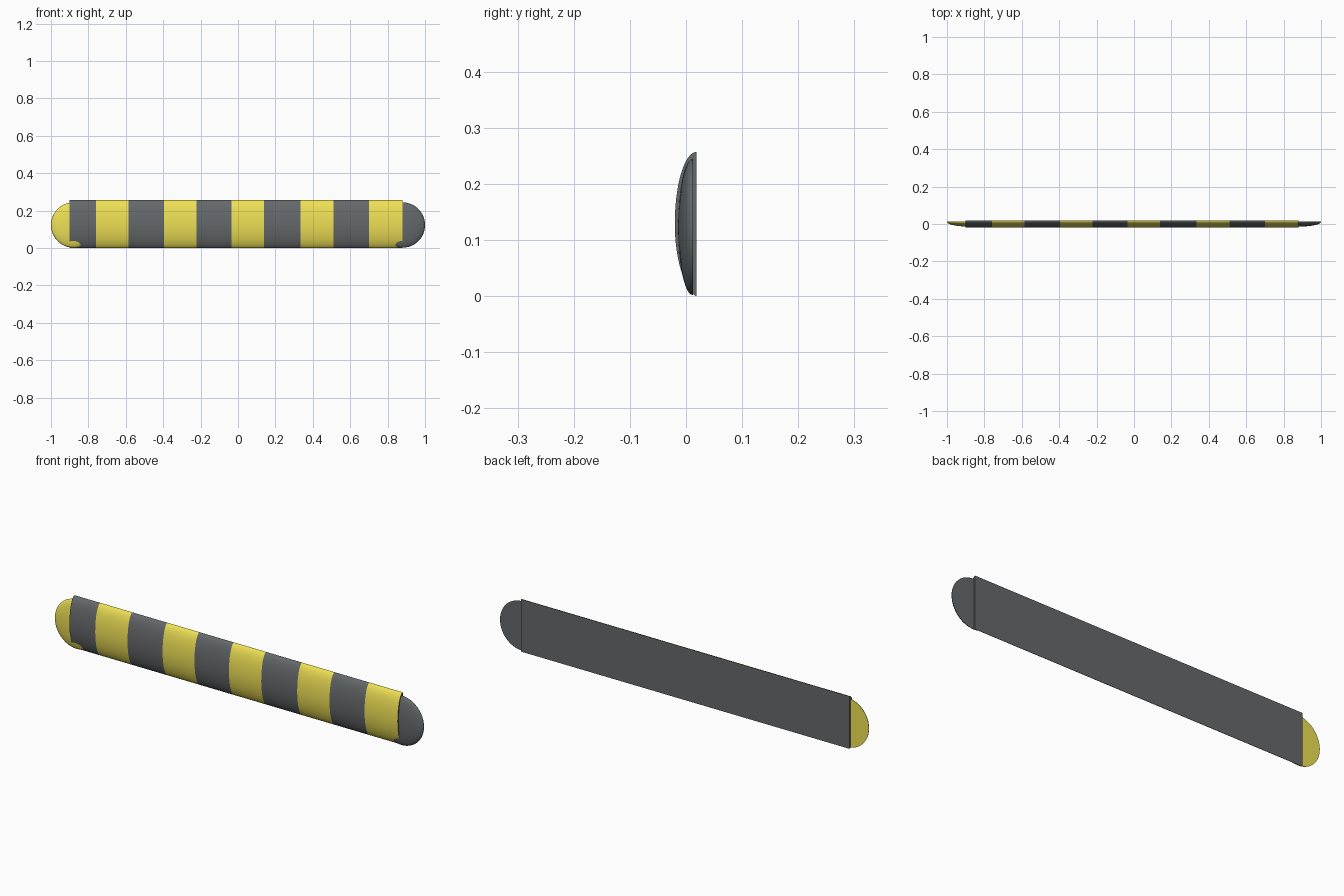
import bpy, bmesh, math

if "Cube" in bpy.data.objects:
    bpy.data.objects.remove(bpy.data.objects["Cube"])


def material(name, color):
    m = bpy.data.materials.new(name)
    m.diffuse_color = color
    m.use_nodes = True
    m.node_tree.nodes["Principled BSDF"].inputs["Base Color"].default_value = m.diffuse_color
    return m


yellow = material("yellow", (0.85, 0.74, 0.09, 1))
dark = material("dark_grey", (0.13, 0.14, 0.145, 1))


def finish(name, bm, mats):
    bmesh.ops.recalc_face_normals(bm, faces=bm.faces[:])
    me = bpy.data.meshes.new(name)
    bm.to_mesh(me)
    bm.free()
    for m in mats:
        me.materials.append(m)
    ob = bpy.data.objects.new(name, me)
    bpy.context.collection.objects.link(ob)
    bpy.context.view_layer.objects.active = ob
    ob.select_set(True)
    bpy.ops.object.shade_smooth_by_angle(angle=math.radians(35))
    ob.select_set(False)
    return ob


# Striped body: shallow domed profile swept along x, flat back
BACK, MID, HALF, N = 0.019, 0.1285, 0.1285, 32
stripes = [-0.9, -0.76, -0.585, -0.395, -0.222, -0.035,
           0.14, 0.335, 0.51, 0.70, 0.88]
profile = []
for i in range(N + 1):
    a = math.pi * i / N
    power = 1.0 if i <= N / 2 else 1.25   # lower half tapers a little straighter
    profile.append((BACK - 0.039 * math.sin(a) ** power, MID + HALF * math.cos(a)))

bm = bmesh.new()
rings = [[bm.verts.new((x, y, z)) for y, z in profile] for x in stripes]
for s, (r0, r1) in enumerate(zip(rings, rings[1:])):
    for i in range(N):
        f = bm.faces.new((r0[i], r0[i + 1], r1[i + 1], r1[i]))
        f.material_index = s % 2
bm.faces.new(rings[0])
bm.faces.new(rings[-1])
bm.faces.new([r[0] for r in rings] + [r[-1] for r in reversed(rings)])
finish("striped_body", bm, [dark, yellow])


# Rounded end caps: flattened domes with flat backs, tucked into the body
def end_cap(name, cx, mat):
    bm = bmesh.new()
    bmesh.ops.create_uvsphere(bm, u_segments=48, v_segments=24, radius=1)
    for v in bm.verts:
        x, y, z = v.co
        v.co = (cx + 0.12 * x, 0.012 - 0.026 * z, 0.123 + 0.121 * y)
    cut = bmesh.ops.bisect_plane(bm, geom=bm.verts[:] + bm.edges[:] + bm.faces[:],
                                 plane_co=(0, 0.0121, 0), plane_no=(0, 1, 0),
                                 clear_outer=True)
    bmesh.ops.holes_fill(bm, edges=[e for e in bm.edges if e.is_boundary])
    finish(name, bm, [mat])


end_cap("left_end_cap", -0.88, yellow)
end_cap("right_end_cap", 0.88, dark)
